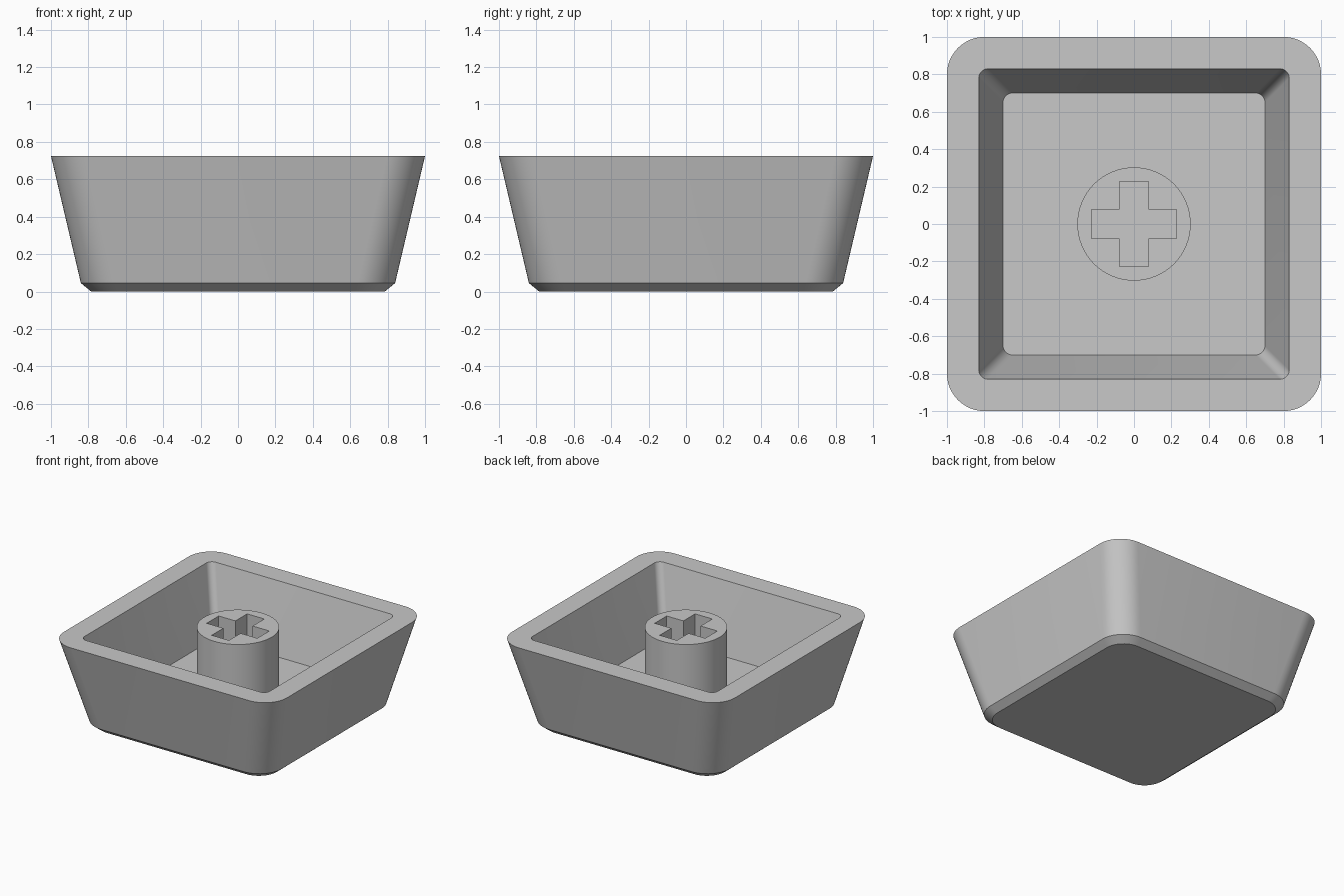
import bpy, bmesh
from math import cos, sin, pi, radians

default = bpy.data.objects.get("Cube")
if default:
    bpy.data.objects.remove(default, do_unlink=True)

RIM_Z, FLOOR_Z = 0.725, 0.18

grey = bpy.data.materials.new("light grey plastic")
grey.use_nodes = True
colour = (0.58, 0.58, 0.58, 1)
grey.diffuse_color = colour
grey.node_tree.nodes["Principled BSDF"].inputs["Base Color"].default_value = colour


def rounded_square(half, radius, steps=12):
    """Outline points, counterclockwise, with an arc at each corner."""
    points = []
    for k, (sx, sy) in enumerate([(1, 1), (-1, 1), (-1, -1), (1, -1)]):
        for i in range(steps + 1):
            a = k * pi / 2 + i / steps * pi / 2
            points.append((sx * (half - radius) + radius * cos(a),
                           sy * (half - radius) + radius * sin(a)))
    return points


def add_ring(bm, points, z):
    return [bm.verts.new((x, y, z)) for x, y in points]


def bridge(bm, lower, upper):
    n = len(lower)
    for i in range(n):
        j = (i + 1) % n
        bm.faces.new((lower[i], lower[j], upper[j], upper[i]))


def finish(bm, name):
    mesh = bpy.data.meshes.new(name)
    bm.to_mesh(mesh)
    bm.free()
    mesh.materials.append(grey)
    obj = bpy.data.objects.new(name, mesh)
    bpy.context.collection.objects.link(obj)
    bpy.ops.object.select_all(action='DESELECT')
    obj.select_set(True)
    bpy.context.view_layer.objects.active = obj
    bpy.ops.object.shade_smooth_by_angle(angle=radians(20))


# Tapered hollow shell: chamfered base, outer wall, rim, inner wall, floor
bm = bmesh.new()
sections = [(0.785, 0.16, 0), (0.84, 0.2, 0.045), (1.0, 0.2, RIM_Z),
            (0.83, 0.05, RIM_Z), (0.70, 0.05, FLOOR_Z)]
rings = [add_ring(bm, rounded_square(h, r), z) for h, r, z in sections]
for lower, upper in zip(rings, rings[1:]):
    bridge(bm, lower, upper)
bm.faces.new(rings[0][::-1])
bm.faces.new(rings[-1])
finish(bm, "shell")

# Central round post with a cross-shaped socket
bm = bmesh.new()
R, LONG, WIDE = 0.303, 0.227, 0.077
circle = [(R * cos(i * pi / 32), R * sin(i * pi / 32)) for i in range(64)]
cross = []
for k in range(4):
    c, s = round(cos(k * pi / 2)), round(sin(k * pi / 2))
    for x, y in [(LONG, -WIDE), (LONG, WIDE), (WIDE, WIDE)]:
        cross.append((x * c - y * s, x * s + y * c))
outer_low, outer_top = add_ring(bm, circle, FLOOR_Z), add_ring(bm, circle, RIM_Z)
inner_low, inner_top = add_ring(bm, cross, FLOOR_Z), add_ring(bm, cross, RIM_Z)
bridge(bm, outer_low, outer_top)
bridge(bm, inner_top, inner_low)
top_edges = [bm.edges.get((loop[i - 1], loop[i]))
             for loop in (outer_top, inner_top) for i in range(len(loop))]
fill = bmesh.ops.triangle_fill(bm, edges=top_edges, use_beauty=True, normal=(0, 0, 1))
for item in fill["geom"]:
    if isinstance(item, bmesh.types.BMFace):
        item.normal_update()
        if item.normal.z < 0:
            item.normal_flip()
finish(bm, "socket_post")
